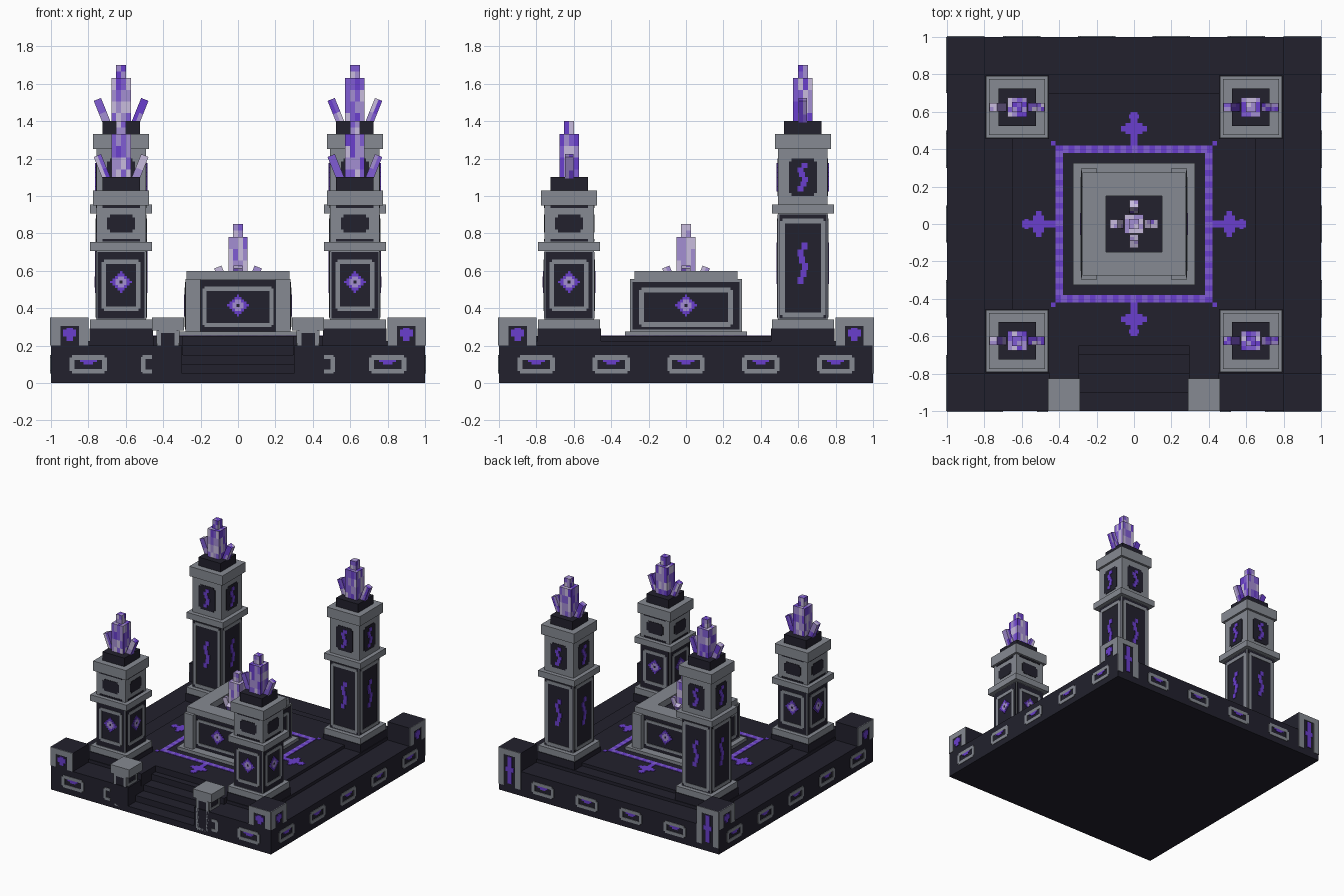
import bpy, bmesh, math, random
from mathutils import Matrix, Vector

random.seed(4)
if "Cube" in bpy.data.objects:
    bpy.data.objects.remove(bpy.data.objects["Cube"])


def material(name, rgb):
    lin = [(c / 255 / 12.92) if c < 11 else ((c / 255 + 0.055) / 1.055) ** 2.4 for c in rgb]
    m = bpy.data.materials.new(name)
    m.use_nodes = True
    m.diffuse_color = (*lin, 1)
    m.node_tree.nodes["Principled BSDF"].inputs["Base Color"].default_value = (*lin, 1)
    return m


DARK = material("dark stone", (34, 33, 45))
GREY = material("grey stone", (134, 138, 146))
PURPLE = material("rune purple", (106, 62, 205))
VIOLET = material("light violet", (128, 92, 212))
LILAC = material("crystal lilac", (164, 142, 210))
PALE = material("crystal pale", (200, 188, 222))


def finish(name, bm, *mats):
    bmesh.ops.recalc_face_normals(bm, faces=bm.faces)
    me = bpy.data.meshes.new(name)
    bm.to_mesh(me)
    bm.free()
    for m in mats:
        me.materials.append(m)
    ob = bpy.data.objects.new(name, me)
    bpy.context.collection.objects.link(ob)
    return ob


def add_box(bm, lo, hi, mat=Matrix()):
    size = [h - l for l, h in zip(lo, hi)]
    mid = [(h + l) / 2 for l, h in zip(lo, hi)]
    m = mat @ Matrix.Translation(mid) @ Matrix.Diagonal((*size, 1))
    return bmesh.ops.create_cube(bm, size=1, matrix=m)["verts"]


def box(name, mat, lo, hi):
    bm = bmesh.new()
    add_box(bm, lo, hi)
    return finish(name, bm, mat)


def block(name, mat, c, half, z0, z1):
    return box(name, mat, (c[0] - half, c[1] - half, z0), (c[0] + half, c[1] + half, z1))


def prism(name, mat, pts, z0, z1):
    bm = bmesh.new()
    f = bm.faces.new([bm.verts.new((x, y, z0)) for x, y in pts])
    up = bmesh.ops.extrude_face_region(bm, geom=[f])["geom"]
    bmesh.ops.translate(bm, vec=(0, 0, z1 - z0), verts=[v for v in up if isinstance(v, bmesh.types.BMVert)])
    return finish(name, bm, mat)


def plates(name, mat, c, d, rects, t, sides=(0, 1, 2, 3)):
    """Thin plates (u0, u1, z0, z1) on side faces at distance d: 0 front, 1 +x, 2 back, 3 -x."""
    bm = bmesh.new()
    for k in sides:
        m = Matrix.Translation((c[0], c[1], 0)) @ Matrix.Rotation(k * math.pi / 2, 4, "Z")
        for u0, u1, z0, z1 in rects:
            add_box(bm, (u0, -d - t, z0), (u1, -d + 0.002, z1), m)
    return finish(name, bm, mat)


def ring(u, h, z0, z1, w):
    e = w * 0.5
    return [(u - h + e, u + h - e, z0, z0 + w), (u - h + e, u + h - e, z1 - w, z1),
            (u - h, u - h + w, z0 + e, z1 - e), (u + h - w, u + h, z0 + e, z1 - e)]


def rune(c, d, z, sides=(0, 1, 2, 3), u=0):
    """Stepped diamond with a pale heart."""
    s = 0.013
    steps = [(u - (4.5 - i) * s, u + (4.5 - i) * s, z - (i + 0.5) * s, z + (i + 0.5) * s) for i in range(5)]
    plates("rune_diamond", PURPLE, c, d, steps, 0.008, sides)
    plates("rune_heart", LILAC, c, d, [(u - .03, u + .03, z - .016, z + .016),
                                       (u - .016, u + .016, z - .03, z + .03)], 0.009, sides)
    plates("rune_eye", DARK, c, d, [(u - .008, u + .008, z - .008, z + .008)], 0.0095, sides)


def squiggle(c, d, z, h):
    """Wavering crack of glowing stone."""
    n = 6
    offs = [-.012, .004, .012, -.004, -.014, .008]
    r = [(o - .016, o + .016, z + h * (i / n - .5), z + h * ((i + .85) / n - .5) + .006) for i, o in enumerate(offs)]
    plates("glowing_crack", PURPLE, c, d, r, 0.008)


def crystal(name, c, z, dirs, weights):
    """Blocky crystal with a tip and leaning shards, mottled face by face."""
    bm = bmesh.new()
    base = Matrix.Translation((c[0], c[1], z))
    for half, z0, z1, cuts in ((.052, -.02, .23, 3), (.026, .23, .3, 1)):
        vs = add_box(bm, (-half, -half, z0), (half, half, z1), base)
        edges = list({e for v in vs for e in v.link_edges})
        bmesh.ops.subdivide_edges(bm, edges=edges, cuts=cuts, use_grid_fill=True)
    for k in dirs:
        m = base @ Matrix.Rotation(k * math.pi / 2, 4, "Z") @ Matrix.Translation((.08, 0, 0))
        m = m @ Matrix.Rotation(math.radians(22), 4, "Y")
        vs = add_box(bm, (-.021, -.023, -.03), (.021, .023, .125 if len(dirs) < 4 else .075), m)
        edges = list({e for v in vs for e in v.link_edges})
        bmesh.ops.subdivide_edges(bm, edges=edges, cuts=1, use_grid_fill=True)
    for f in bm.faces:
        f.material_index = random.choices(range(4), weights)[0]
    return finish(name, bm, PURPLE, VIOLET, LILAC, PALE)


# Platform with a stair notch, and two low tiers
def notched(h, back):
    return [(-h, -h), (-.3, -h), (-.3, -.65), (.3, -.65), (.3, -h), (h, -h), (h, back), (-h, back)]


prism("platform", DARK, notched(1, 1), 0, .2)
prism("lower_tier", DARK, notched(.8, .8), .2, .225)
box("upper_tier", DARK, (-.65, -.65, .2), (.65, .7, .25))
for i, y in enumerate((-1, -.9, -.8, -.7)):
    box("stair_step", DARK, (-.3, y, 0), (.3, -.64, .05 * (i + 1)))

# Stair posts and cheek walls
for s in (-1, 1):
    x = s * .375
    box("stair_cheek", DARK, (x - .08, -.83, .15), (x + .08, -.64, .25))
    box("stair_post", DARK, (x - .058, -.995, 0), (x + .058, -.85, .29))
    box("stair_post_cap", GREY, (x - .086, -1, .28), (x + .086, -.825, .35))
    plates("stair_post_frame", GREY, (x, 0), .995, ring(0, .058, .025, .29, .022), .005, (0,))
    plates("stair_post_side_frame", GREY, (x, -.925), .058, ring(0, .07, .2, .29, .02), .004, (1, 3))

# Framed slots around the platform
for sides, us in (((0,), (-.8, .8)), ((1, 3), (-.8, -.4, 0, .4, .8)), ((2,), (-.6, -.2, .2, .6))):
    for u in us:
        plates("slot_frame", GREY, (0, 0), 1, ring(u, .1, .05, .15, .026), .004, sides)
        plates("slot_glow", PURPLE, (0, 0), 1, [(u - .045, u + .045, .112, .124), (u - .025, u + .025, .1, .112)],
               .004, sides)
for s in (-1, 1):
    u = s * .485
    plates("half_slot_frame", GREY, (0, 0), 1, [(u - .025, u + .025, .05, .072), (u - .025, u + .025, .128, .15),
           (u + s * .022 - .012, u + s * .022 + .012, .06, .14)], .004, (0,))

# Corner blocks with arches
for sx in (-1, 1):
    for sy in (-1, 1):
        block("corner_block", DARK, (sx * .9, sy * .9), .1, .2, .35)
for sides, z0 in (((0, 1, 3), .2), ((2,), .05)):
    for u in (-.9, .9):
        arch = [(u - .1, u + .1, .305, .35), (u - .1, u - .05, z0, .305), (u + .05, u + .1, z0, .305)]
        plates("corner_arch", GREY, (0, 0), 1, arch, .004, sides)
        zc = (z0 + .32) / 2
        plates("corner_rune", PURPLE, (0, 0), 1, [(u - .035, u + .035, zc - .012, zc + .025),
               (u - .018, u + .018, z0 + .025, .295)], .006, sides)

# Floor pattern: dashed square and four cross ornaments
for name, mat, parity in (("floor_ring_dark", PURPLE, 0), ("floor_ring_light", VIOLET, 1)):
    bm = bmesh.new()
    n = 26
    for k in range(4):
        m = Matrix.Rotation(k * math.pi / 2, 4, "Z")
        for i in range(parity, n, 2):
            a = -.42 + .8 * i / n
            add_box(bm, (a, -.42, .249), (a + .8 / n, -.38, .254), m)
    finish(name, bm, mat)
bm = bmesh.new()
for k in range(4):
    m = Matrix.Rotation(k * math.pi / 2, 4, "Z")
    for x, y0, y1 in ((.018, .42, .6), (.045, .48, .54), (.07, .495, .525), (.028, .565, .585)):
        add_box(bm, (-x, y0, .249), (x, y1, .254), m)
    add_box(bm, (.42, .42, .249), (.445, .445, .254), m)
finish("floor_crosses", bm, PURPLE)

# Altar
O = (0, 0)
block("altar_plinth", GREY, O, .325, .25, .275)
block("altar_body", DARK, O, .26, .275, .5)
for sx in (-1, 1):
    for sy in (-1, 1):
        box("altar_post", GREY, (sx * .24 - .04, sy * .25 - .05, .27), (sx * .24 + .04, sy * .25 + .05, .555))
for k in range(4):
    ob = box("altar_rim", GREY, (-.275, -.275, .55), (.275, -.15, .6))
    ob.rotation_euler.z = k * math.pi / 2
    wall = box("altar_wall", DARK, (-.26, -.26, .45), (.26, -.15, .55))
    wall.rotation_euler.z = k * math.pi / 2
plates("altar_frame", GREY, O, .26, ring(0, .19, .3, .515, .022), .005, (0, 2))
plates("altar_side_edge", GREY, O, .28, [(-.3, .3, .275, .55)], .001, (1, 3))
plates("altar_side_panel", DARK, O, .28, [(-.285, .285, .285, .54)], .004, (1, 3))
plates("altar_side_frame", GREY, O, .28, ring(0, .25, .3, .51, .025), .007, (1, 3))
rune(O, .26, .415, (0, 2))
rune(O, .28, .415, (1, 3))
crystal("altar_crystal", O, .55, (0, 1, 2, 3), (0, 1, 4, 6)).scale.z = 1
block("altar_bowl_floor", DARK, O, .15, .49, .545)

# Four pillars, short in front and tall behind
for sx in (-1, 1):
    for sy in (-1, 1):
        c = (sx * .625, sy * .625)
        tall = sy > 0
        zm, zt = (.905, 1.25) if tall else (.705, .95)
        block("pillar_base", DARK, c, .17, .2, .29)
        block("pillar_base_band", GREY, c, .165, .285, .34)
        block("pillar_shaft", GREY, c, .132, .33, zm)
        block("pillar_middle_cap", GREY, c, .165, zm, zm + .05)
        block("pillar_upper_shaft", GREY, c, .132, zm + .05, zt)
        block("pillar_top_cap", GREY, c, .15, zt, zt + .08)
        block("crystal_socket", DARK, c, .1, zt + .08, zt + .15)
        plates("shaft_panel", DARK, c, .132, [(-.125, .125, .345, zm - .005)], .003)
        if tall:
            plates("shaft_frame", GREY, c, .132, ring(0, .122, .35, zm - .025, .026), .006)
            squiggle(c, .132, .64, .22)
            plates("upper_panel", DARK, c, .132, ring(0, .075, 1.0, 1.2, .03) + [(-.06, .06, 1.01, 1.19)], .003)
            squiggle(c, .132, 1.1, .15)
        else:
            plates("shaft_frame", GREY, c, .132, ring(0, .105, .385, .66, .025), .006)
            rune(c, .132, .54)
            plates("upper_panel", DARK, c, .132, ring(0, .075, .805, .9, .03) + [(-.06, .06, .81, .895)], .003)
            plates("upper_edge_shadow", DARK, c, .132, [(-.1, .1, .757, .77), (-.1, .1, .935, .948)], .003)
        crystal("pillar_crystal", c, zt + .15, (0, 2), (4, 4, 5, 2))
